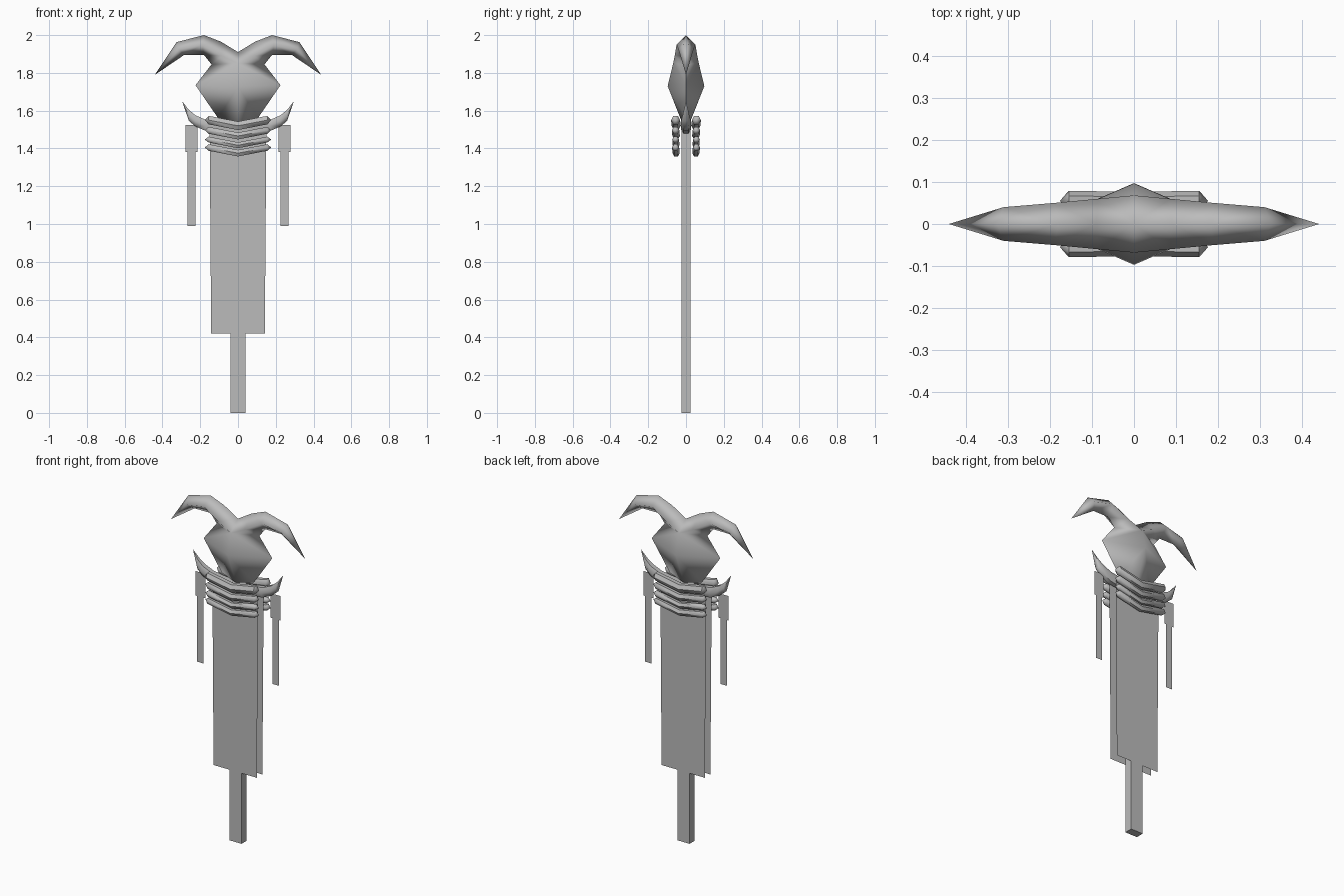
import bpy, bmesh
from math import cos, sin, tau, radians
from mathutils import Vector

cube = bpy.data.objects.get("Cube")
if cube:
    bpy.data.objects.remove(cube, do_unlink=True)

grey = bpy.data.materials.new("plain grey")
grey.use_nodes = True
grey.diffuse_color = (0.5, 0.5, 0.5, 1)
grey.node_tree.nodes["Principled BSDF"].inputs["Base Color"].default_value = (0.5, 0.5, 0.5, 1)


def add_object(name, bm, smooth=None, mirror=None):
    bmesh.ops.recalc_face_normals(bm, faces=bm.faces)
    mesh = bpy.data.meshes.new(name)
    bm.to_mesh(mesh)
    bm.free()
    mesh.materials.append(grey)
    obj = bpy.data.objects.new(name, mesh)
    bpy.context.collection.objects.link(obj)
    bpy.ops.object.select_all(action="DESELECT")
    obj.select_set(True)
    bpy.context.view_layer.objects.active = obj
    if mirror:
        mod = obj.modifiers.new("mirror", "MIRROR")
        mod.use_axis = mirror
        mod.merge_threshold = 0.001
        bpy.ops.object.modifier_apply(modifier=mod.name)
    if smooth:
        bpy.ops.object.shade_smooth_by_angle(angle=radians(smooth))
    return obj


def sheet(name, outline, y=0):
    """Flat cloth panel from an x, z outline."""
    bm = bmesh.new()
    bm.faces.new([bm.verts.new((x, y, z)) for x, z in outline])
    return add_object(name, bm)


def tube(name, stations, sides, smooth, mirror=None):
    """Sections across x; each station is x, y, z, half depth, half height."""
    bm = bmesh.new()
    rings = []
    for x, y, z, depth, height in stations:
        if depth == 0:
            rings.append([bm.verts.new((x, y, z))] * sides)
        else:
            rings.append([bm.verts.new((x, y + depth * cos(tau * i / sides),
                                        z + height * sin(tau * i / sides)))
                          for i in range(sides)])
    for a, b in zip(rings, rings[1:]):
        for i in range(sides):
            j = (i + 1) % sides
            corners = list(dict.fromkeys((a[i], a[j], b[j], b[i])))
            bm.faces.new(corners)
    return add_object(name, bm, smooth, mirror)


# Square pole
bm = bmesh.new()
bmesh.ops.create_cube(bm, size=1)
bmesh.ops.scale(bm, vec=Vector((0.08, 0.048, 1.53)), verts=bm.verts)
bmesh.ops.translate(bm, vec=Vector((0, 0, 0.765)), verts=bm.verts)
add_object("pole", bm)

# Cloth hanging on both faces of the pole
for side, y in (("front", -0.026), ("back", 0.026)):
    sheet(side + "_banner", [(-0.142, 0.42), (0.142, 0.42), (0.15, 1.5), (-0.15, 1.5)], y)

# Narrow ribbons with wider tops
for side, s in (("left", 1), ("right", -1)):
    half = [(0.021, 0.99), (0.021, 1.38), (0.032, 1.38), (0.032, 1.525)]
    outline = half + [(-w, z) for w, z in reversed(half)]
    sheet(side + "_ribbon", [(s * 0.247 + w, z) for w, z in outline])

# Chevron bands wrapped on the front and back
for side, s in (("front", -1), ("back", 1)):
    for n, (z, h, d) in enumerate([(1.55, 0.026, 0.024), (1.496, 0.021, 0.02),
                                   (1.447, 0.018, 0.018), (1.405, 0.02, 0.019)]):
        y = s * 0.055
        tube(f"{side}_band_{n + 1}",
             [(-0.176, y, z, 0, 0), (-0.155, y, z, d, h), (0, y * 0.95, z - 0.03, d, h),
              (0.155, y, z, d, h), (0.176, y, z, 0, 0)], 6, 50)

# Crossbar ending in upturned claws
tube("claw_crossbar",
     [(0, 0, 1.5, 0.026, 0.03), (0.17, 0, 1.522, 0.028, 0.034), (0.225, 0, 1.546, 0.026, 0.034),
      (0.26, 0, 1.575, 0.018, 0.034), (0.296, 0, 1.65, 0, 0)], 6, 60, (True, False, False))

# Horned head: one quarter, mirrored to the other side and the back
points = {
    "notch": (0, 0, 1.91), "brow": (0, 0.068, 1.85), "belly": (0, 0.097, 1.73),
    "chin": (0, 0.022, 1.54), "base": (0, 0, 1.53),
    "top1": (0.09, 0, 1.965), "top2": (0.18, 0, 2.0), "top3": (0.325, 0, 1.963),
    "mid1": (0.085, 0.06, 1.89), "mid2": (0.19, 0.05, 1.95), "mid3": (0.31, 0.04, 1.925),
    "low1": (0.14, 0, 1.845), "low2": (0.18, 0, 1.895), "low3": (0.285, 0, 1.895),
    "tip": (0.44, 0, 1.79), "cheek": (0.225, 0, 1.735), "jaw": (0.105, 0, 1.56),
}
faces = ["notch top1 mid1 brow", "top1 top2 mid2 mid1", "top2 top3 mid3 mid2", "top3 tip mid3",
         "mid1 mid2 low2 low1", "mid2 mid3 low3 low2", "mid3 tip low3", "brow mid1 low1",
         "brow low1 cheek belly", "belly cheek jaw chin", "chin jaw base"]
bm = bmesh.new()
verts = {key: bm.verts.new((x, -y, z)) for key, (x, y, z) in points.items()}
for face in faces:
    bm.faces.new([verts[key] for key in face.split()])
add_object("horned_head", bm, 115, (True, True, False))
